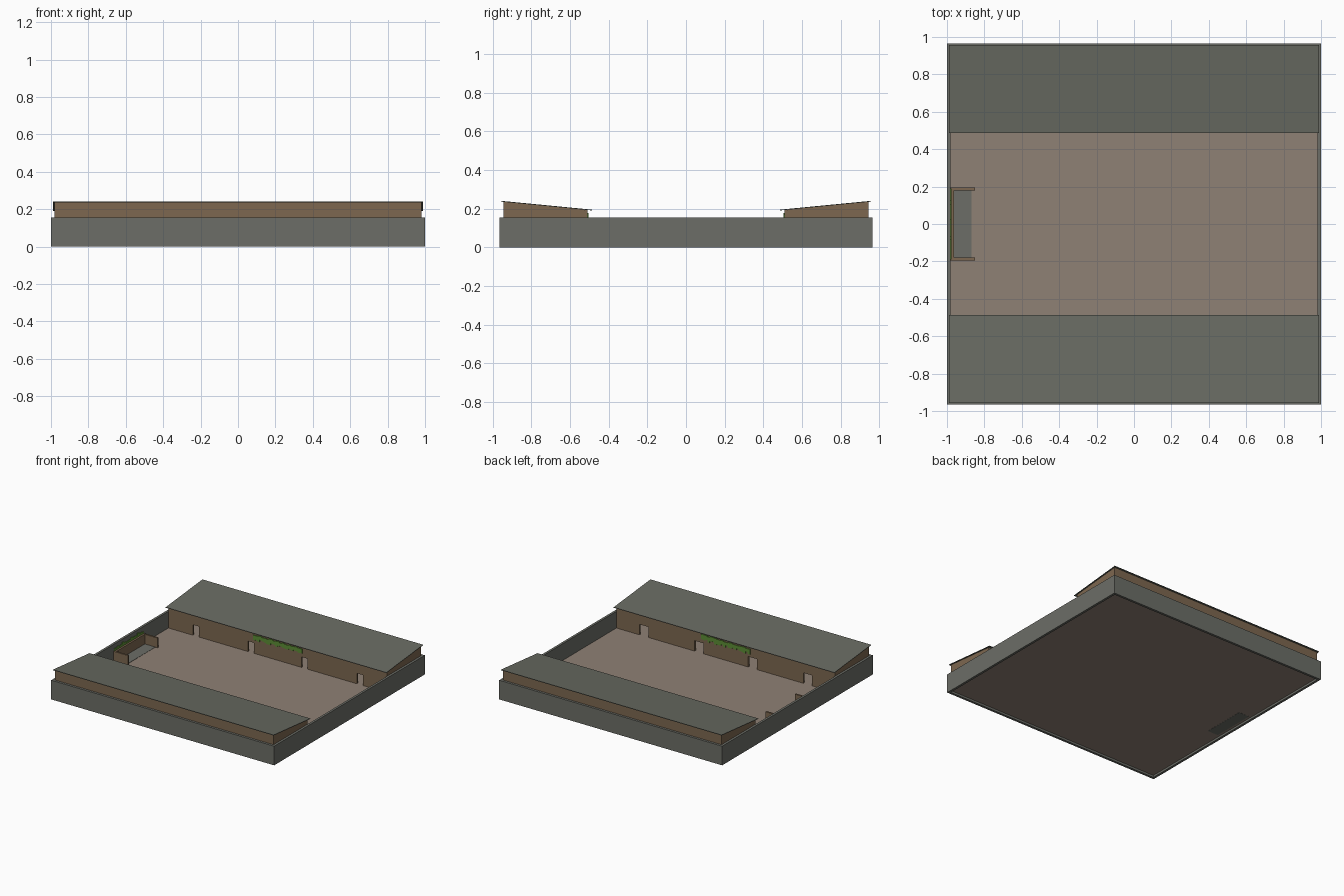
import bpy, bmesh, random

if "Cube" in bpy.data.objects:
    bpy.data.objects.remove(bpy.data.objects["Cube"])
random.seed(4)

def mat(name, c):
    m = bpy.data.materials.new(name)
    m.diffuse_color = (*c, 1)
    m.use_nodes = True
    m.node_tree.nodes["Principled BSDF"].inputs["Base Color"].default_value = m.diffuse_color
    return m

STONE = mat("grey stone", (0.15, 0.155, 0.135))
ROOF = mat("grey roof", (0.14, 0.147, 0.122))
EARTH = mat("tan floor", (0.275, 0.220, 0.178))
WOOD = mat("brown wood", (0.205, 0.137, 0.080))
GREEN = mat("leaf green", (0.11, 0.27, 0.035))

def finish(name, bm, m):
    bmesh.ops.recalc_face_normals(bm, faces=bm.faces)
    me = bpy.data.meshes.new(name)
    bm.to_mesh(me)
    bm.free()
    me.materials.append(m)
    ob = bpy.data.objects.new(name, me)
    bpy.context.collection.objects.link(ob)
    return ob

def boxes(name, items, m):
    """items: (x0, x1, y0, y1, z0, z1)"""
    bm = bmesh.new()
    for x0, x1, y0, y1, z0, z1 in items:
        vs = bmesh.ops.create_cube(bm, size=1)["verts"]
        for v in vs:
            v.co.x = x1 if v.co.x > 0 else x0
            v.co.y = y1 if v.co.y > 0 else y0
            v.co.z = z1 if v.co.z > 0 else z0
    return finish(name, bm, m)

def prisms(name, profile, spans, side, m):
    """Extrude a (y, z) profile along x for each (x0, x1) span; side flips y."""
    bm = bmesh.new()
    for x0, x1 in spans:
        f = bm.faces.new([bm.verts.new((x0, side * y, z)) for y, z in profile])
        r = bmesh.ops.extrude_face_region(bm, geom=[f])
        for v in r["geom"]:
            if isinstance(v, bmesh.types.BMVert):
                v.co.x = x1
    return finish(name, bm, m)

F = 0.02                      # floor level

def roof_z(y):                # underside of the lean-to roof
    return 0.191 + (y - 0.49) * 0.097

# outer stone wall
boxes("perimeter_wall", [(-1, 1, -0.965, -0.946, 0, 0.155), (-1, 1, 0.946, 0.965, 0, 0.155),
                         (-1, -0.981, -0.946, 0.946, 0, 0.155), (0.981, 1, -0.946, 0.946, 0, 0.155)], STONE)
# courtyard floor
boxes("courtyard_floor", [(-0.981, 0.981, -0.946, 0.946, F - 0.003, F)], EARTH)

for side, tag, half in ((1, "back", 0.027), (-1, "front", 0.04)):
    def ys(a, b):
        return (a, b) if side > 0 else (-b, -a)

    # sloping roof
    prisms(tag + "_roof", [(0.487, roof_z(0.487)), (0.958, roof_z(0.958)),
                           (0.958, roof_z(0.958) + 0.004), (0.487, roof_z(0.487) + 0.004)],
           [(-0.99, 0.99)], side, ROOF)
    # outer long wall
    prisms(tag + "_rear_wall", [(0.93, F), (0.945, F), (0.945, roof_z(0.945)), (0.93, roof_z(0.93))],
           [(-0.98, 0.98)], side, WOOD)
    # end walls and room partitions
    prisms(tag + "_cross_walls", [(0.525, F), (0.93, F), (0.93, roof_z(0.93)), (0.525, roof_z(0.525))],
           [(x - 0.007, x + 0.007) for x in (-0.973, -0.5, 0, 0.5, 0.973)], side, WOOD)
    # courtyard wall with four door openings
    y0, y1 = ys(0.51, 0.525)
    doors = (-0.735, -0.24, 0.24, 0.735)
    edges = [-0.98] + [d + s * half for d in doors for s in (-1, 1)] + [0.98]
    items = [(edges[i], edges[i + 1], y0, y1, F, 0.105) for i in range(0, len(edges), 2)]
    items.append((-0.98, 0.98, y0, y1, 0.105, 0.193))
    boxes(tag + "_door_wall", items, WOOD)
    # ragged creeper under the eaves
    y0, y1 = ys(0.504, 0.51)
    n = 22
    w = 0.44 / n
    boxes(tag + "_creeper", [(-0.22 + i * w, -0.22 + (i + 1) * w, y0, y1,
                              random.uniform(0.125, 0.145), random.uniform(0.168, 0.178))
                             for i in range(n)], GREEN)

# small stall against the left wall
boxes("stall_walls", [(-0.98, -0.85, 0.18, 0.194, F, 0.1), (-0.98, -0.85, -0.194, -0.18, F, 0.1),
                      (-0.98, -0.962, -0.18, 0.18, F, 0.1)], WOOD)
boxes("stall_floor", [(-0.962, -0.868, -0.18, 0.18, F - 0.004, F + 0.002)], STONE)
# creeper above the stall
n = 18
w = 0.38 / n
boxes("stall_creeper", [(-0.981, -0.977, -0.19 + i * w, -0.19 + (i + 1) * w, 0.095,
                         random.uniform(0.115, 0.132)) for i in range(n)], GREEN)
